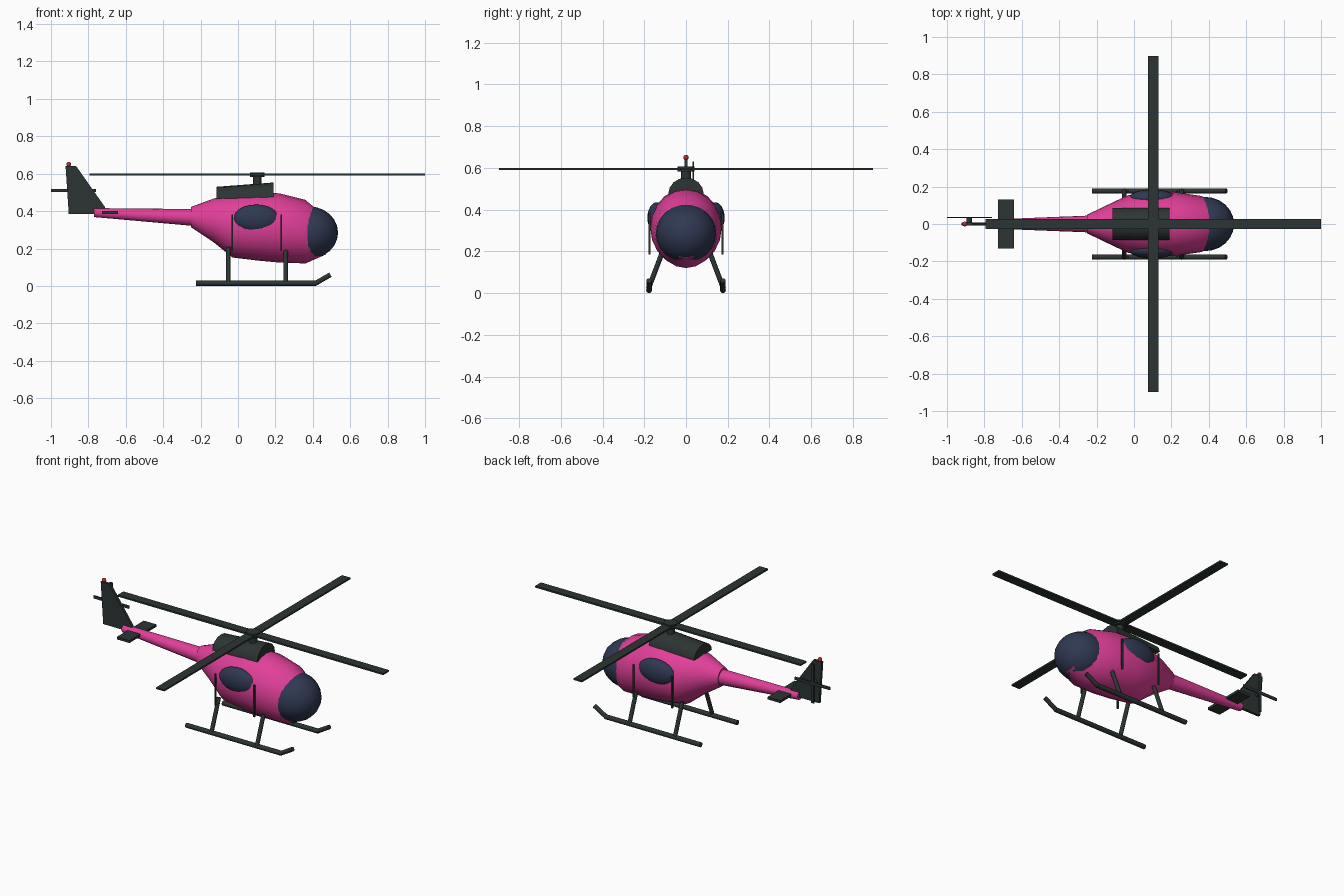
import bpy
import bmesh
import math
from mathutils import Vector

if "Cube" in bpy.data.objects:
    bpy.data.objects.remove(bpy.data.objects["Cube"], do_unlink=True)


def make_material(name, rgb):
    mat = bpy.data.materials.new(name)
    mat.use_nodes = True
    mat.diffuse_color = (*rgb, 1)
    mat.node_tree.nodes["Principled BSDF"].inputs["Base Color"].default_value = (*rgb, 1)
    return mat


PINK = make_material("pink paint", (0.75, 0.05, 0.32))
DARK = make_material("charcoal", (0.025, 0.035, 0.033))
GLASS = make_material("navy glass", (0.029, 0.04, 0.085))
RED = make_material("red light", (0.5, 0.03, 0.03))


def finish(bm, name, mat, smooth=False):
    bmesh.ops.recalc_face_normals(bm, faces=bm.faces)
    mesh = bpy.data.meshes.new(name)
    bm.to_mesh(mesh)
    bm.free()
    mesh.materials.append(mat)
    obj = bpy.data.objects.new(name, mesh)
    bpy.context.collection.objects.link(obj)
    if smooth:
        bpy.ops.object.select_all(action="DESELECT")
        obj.select_set(True)
        bpy.context.view_layer.objects.active = obj
        bpy.ops.object.shade_smooth_by_angle(angle=math.radians(35))
    return obj


def loft(name, mat, rings, sides=20, arc=2 * math.pi):
    """Skin elliptical sections (x, centre z, half width, half height)."""
    bm = bmesh.new()
    closed = arc > 6
    count = sides if closed else sides + 1
    loops = []
    for x, cz, ry, rz in rings:
        angles = [arc * i / sides for i in range(count)]
        loops.append([bm.verts.new((x, ry * math.cos(a), cz + rz * math.sin(a))) for a in angles])
    for a, b in zip(loops, loops[1:]):
        for i in range(count):
            j = (i + 1) % count
            bm.faces.new((a[i], a[j], b[j], b[i]))
    bm.faces.new(loops[0])
    bm.faces.new(loops[-1])
    return finish(bm, name, mat, True)


def box(name, mat, centre, size):
    bm = bmesh.new()
    bmesh.ops.create_cube(bm, size=1)
    bmesh.ops.scale(bm, vec=size, verts=bm.verts)
    bmesh.ops.translate(bm, vec=centre, verts=bm.verts)
    return finish(bm, name, mat)


def ellipsoid(name, mat, centre, radii, segments=24):
    bm = bmesh.new()
    bmesh.ops.create_uvsphere(bm, u_segments=segments, v_segments=segments // 2, radius=1)
    bmesh.ops.scale(bm, vec=radii, verts=bm.verts)
    bmesh.ops.translate(bm, vec=centre, verts=bm.verts)
    return finish(bm, name, mat, True)


def rod(name, mat, start, end, radius, sides=12):
    start, end = Vector(start), Vector(end)
    axis = end - start
    bm = bmesh.new()
    bmesh.ops.create_cone(bm, cap_ends=True, segments=sides, radius1=radius,
                          radius2=radius, depth=axis.length)
    bmesh.ops.rotate(bm, verts=bm.verts, matrix=axis.to_track_quat("Z", "Y").to_matrix())
    bmesh.ops.translate(bm, vec=(start + end) / 2, verts=bm.verts)
    return finish(bm, name, mat, True)


# Fuselage, tail boom and nose glass
loft("fuselage", PINK, [
    (-0.25, 0.368, 0.05, 0.055),
    (-0.13, 0.35, 0.108, 0.117),
    (-0.03, 0.32, 0.155, 0.168),
    (0.1, 0.318, 0.172, 0.182),
    (0.22, 0.31, 0.17, 0.185),
    (0.36, 0.29, 0.15, 0.17),
    (0.47, 0.268, 0.09, 0.1),
])
loft("tail_boom", PINK, [(-0.77, 0.392, 0.024, 0.024), (-0.24, 0.366, 0.045, 0.045)], 16)
ellipsoid("nose_glass", GLASS, (0.38, 0, 0.285), (0.155, 0.145, 0.14))

# Engine cowl: a half-ellipse arch on the roof
loft("engine_cowl", DARK, [(-0.115, 0.465, 0.085, 0.065), (0.19, 0.475, 0.085, 0.078)],
     8, math.pi)

# Main rotor
HUB_X = 0.103
rod("rotor_mast", DARK, (HUB_X, 0, 0.52), (HUB_X, 0, 0.6), 0.023)
rod("rotor_hub", DARK, (HUB_X, 0, 0.582), (HUB_X, 0, 0.607), 0.04)
box("main_blade_lengthwise", DARK, (HUB_X, 0, 0.595), (1.794, 0.056, 0.01))
box("main_blade_crosswise", DARK, (HUB_X, 0, 0.595), (0.056, 1.794, 0.01))

# Tail fin: extruded side profile
bm = bmesh.new()
profile = [(-0.922, 0.64), (-0.865, 0.64), (-0.71, 0.42), (-0.71, 0.385), (-0.905, 0.385)]
face = bm.faces.new([bm.verts.new((x, -0.008, z)) for x, z in profile])
side = bmesh.ops.extrude_face_region(bm, geom=[face])
bmesh.ops.translate(bm, vec=(0, 0.016, 0),
                    verts=[v for v in side["geom"] if isinstance(v, bmesh.types.BMVert)])
finish(bm, "tail_fin", DARK)
ellipsoid("tail_light", RED, (-0.905, 0, 0.65), (0.013, 0.013, 0.013), 12)
box("tail_stabiliser", DARK, (-0.685, 0, 0.393), (0.085, 0.26, 0.015))

# Tail rotor
rod("tail_rotor_hub", DARK, (-0.88, 0, 0.51), (-0.88, 0.035, 0.51), 0.015)
box("tail_blade_level", DARK, (-0.88, 0.035, 0.51), (0.24, 0.006, 0.018))
box("tail_blade_upright", DARK, (-0.88, 0.035, 0.51), (0.018, 0.006, 0.24))

# Paired parts: windows, door trims, skids and struts
for label, s in (("left", 1), ("right", -1)):
    ellipsoid(label + "_window", GLASS, (0.098, s * 0.14, 0.36), (0.123, 0.045, 0.075))
    for where, x in (("rear", -0.03), ("front", 0.232)):
        box(f"{label}_{where}_door_trim", DARK, (x, s * 0.175, 0.283), (0.009, 0.008, 0.195))
    rod(label + "_skid", DARK, (-0.225, s * 0.177, 0.014), (0.42, s * 0.177, 0.014), 0.014)
    rod(label + "_skid_toe", DARK, (0.415, s * 0.177, 0.014), (0.494, s * 0.177, 0.06), 0.013)
    for where, x in (("rear", -0.052), ("front", 0.255)):
        rod(f"{label}_{where}_strut", DARK, (x, s * 0.18, 0.02), (x, s * 0.11, 0.205), 0.012)
